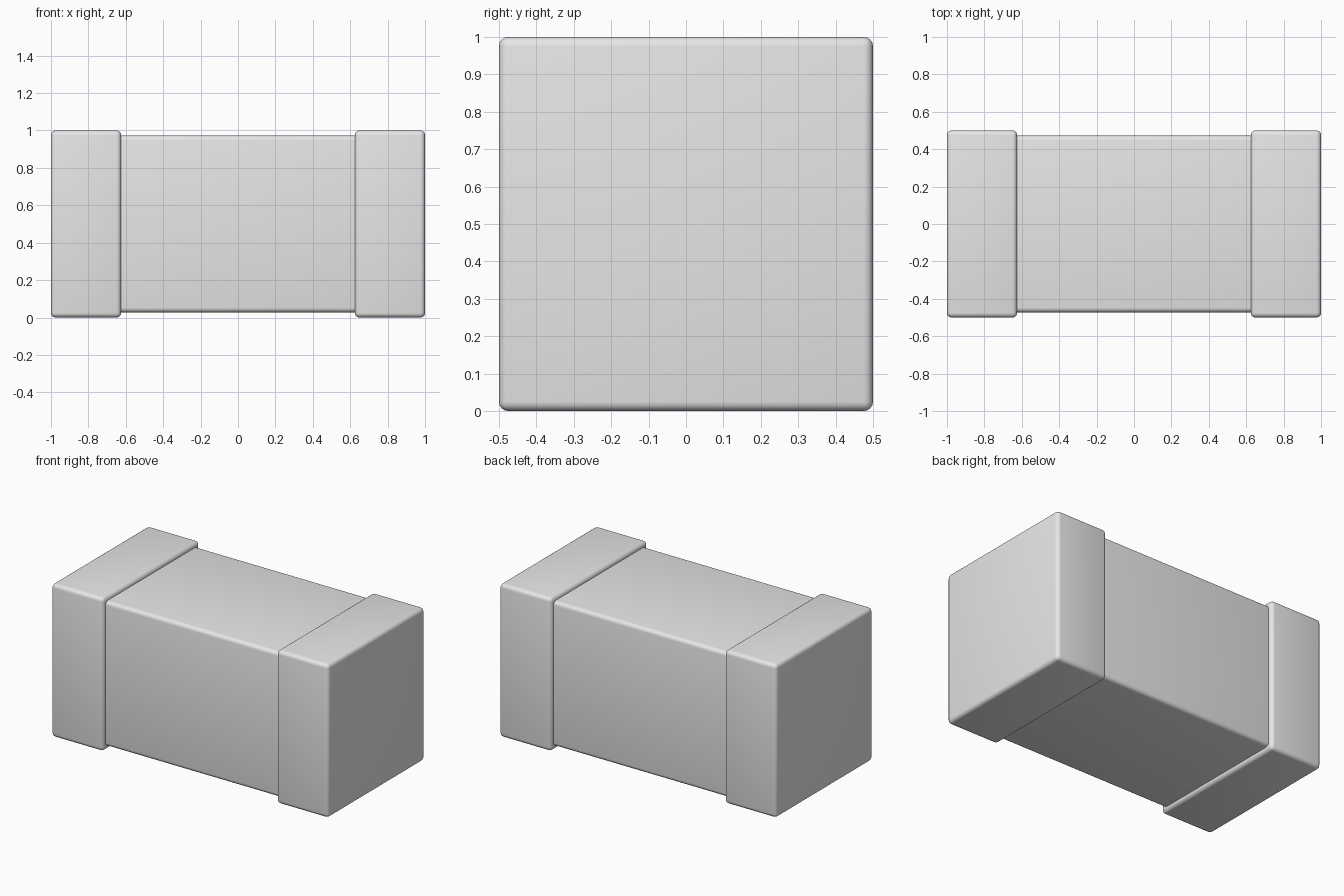
import bpy

if "Cube" in bpy.data.objects:
    bpy.data.objects.remove(bpy.data.objects["Cube"])

grey = bpy.data.materials.new("light grey")
grey.diffuse_color = (0.8, 0.8, 0.8, 1.0)
grey.use_nodes = True
grey.node_tree.nodes["Principled BSDF"].inputs["Base Color"].default_value = grey.diffuse_color


def rounded_box(name, x, size, radius):
    """Box centred on y = 0 and z = 0.5 with rounded edges."""
    bpy.ops.mesh.primitive_cube_add(size=1, location=(x, 0, 0.5))
    ob = bpy.context.object
    ob.name = name
    ob.scale = size
    bpy.ops.object.transform_apply(location=False, rotation=False, scale=True)
    ob.data.materials.append(grey)
    bevel = ob.modifiers.new("rounded edges", 'BEVEL')
    bevel.width = radius
    bevel.segments = 4
    bpy.ops.object.modifier_apply(modifier=bevel.name)
    bpy.ops.object.shade_smooth_by_angle()
    return ob


# Central block, running into both caps
rounded_box("body", 0, (1.9, 0.945, 0.945), 0.025)

# Wider end caps
for side, name in ((-1, "left_end_cap"), (1, "right_end_cap")):
    rounded_box(name, side * 0.8125, (0.375, 1.0, 1.0), 0.025)
